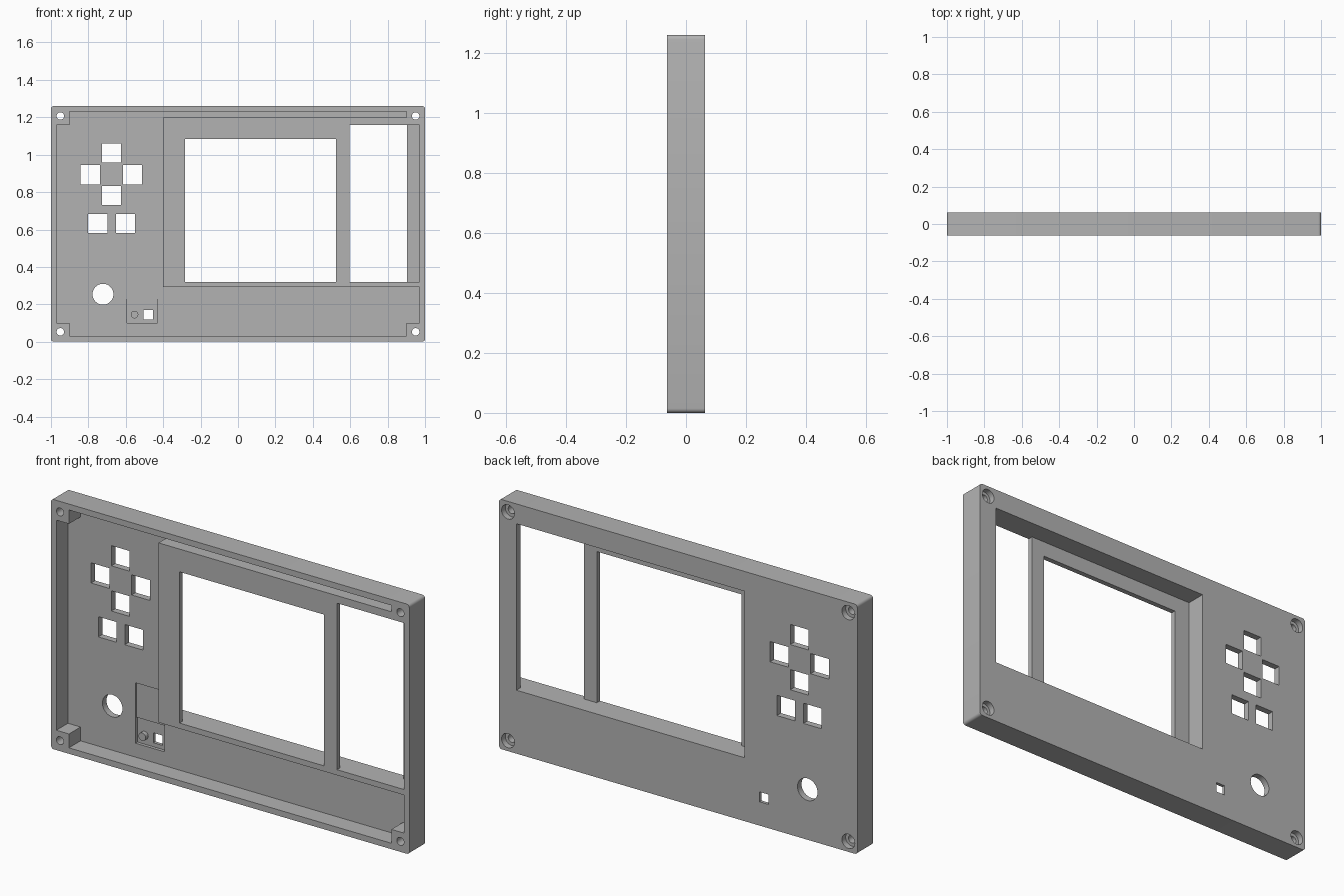
import bpy, bmesh, math
from mathutils import Matrix, Vector

cube = bpy.data.objects.get("Cube")
if cube:
    bpy.data.objects.remove(cube, do_unlink=True)

W, H, D = 1.0, 1.26, 0.0625      # half width, height, half depth
FLOOR = 0.03                     # inner side of the face panel
OUT = 0.2                        # overshoot for cutters

grey = bpy.data.materials.new("plain_grey")
grey.use_nodes = True
grey.diffuse_color = (0.45, 0.45, 0.45, 1)
grey.node_tree.nodes["Principled BSDF"].inputs["Base Color"].default_value = (0.45, 0.45, 0.45, 1)


def make(name, bm):
    bmesh.ops.recalc_face_normals(bm, faces=bm.faces)
    mesh = bpy.data.meshes.new(name)
    bm.to_mesh(mesh)
    bm.free()
    mesh.materials.append(grey)
    ob = bpy.data.objects.new(name, mesh)
    bpy.context.collection.objects.link(ob)
    return ob


def box(name, x0, x1, z0, z1, y0=-OUT, y1=OUT, radius=0):
    bm = bmesh.new()
    size = Vector((x1 - x0, y1 - y0, z1 - z0))
    mid = Vector((x0 + x1, y0 + y1, z0 + z1)) / 2
    bmesh.ops.create_cube(bm, size=1, matrix=Matrix.Translation(mid) @ Matrix.Diagonal(size).to_4x4())
    if radius:
        along_y = [e for e in bm.edges if abs(e.verts[0].co.y - e.verts[1].co.y) > 1e-4]
        bmesh.ops.bevel(bm, geom=along_y, offset=radius, segments=4, profile=0.5, affect='EDGES')
    return make(name, bm)


def rod(name, x, z, r, y0=-OUT, y1=OUT):
    bm = bmesh.new()
    place = Matrix.Translation((x, (y0 + y1) / 2, z)) @ Matrix.Rotation(math.pi / 2, 4, 'X')
    bmesh.ops.create_cone(bm, cap_ends=True, segments=32, radius1=r, radius2=r, depth=y1 - y0, matrix=place)
    return make(name, bm)


def cut(target, cutter):
    mod = target.modifiers.new("cut", 'BOOLEAN')
    mod.operation, mod.solver, mod.object = 'DIFFERENCE', 'EXACT', cutter
    bpy.context.view_layer.objects.active = target
    bpy.ops.object.modifier_apply(modifier=mod.name)
    bpy.data.objects.remove(cutter, do_unlink=True)


# Inner cavity, leaving corner posts and the raised display frame standing
cavity = box("cavity", -0.97, 0.97, 0.03, H - 0.03, -OUT, FLOOR)
for sx in (-1, 1):
    for z0, z1 in ((-0.1, 0.1), (H - 0.1, H + 0.1)):
        cut(cavity, box("post", min(sx * 0.9, sx * 1.1), max(sx * 0.9, sx * 1.1), z0, z1, -0.5, 0.5))
cut(cavity, box("frame", -0.4, 1.2, 0.292, 1.198, -0.5, 0.5))

# Panel shell
case = box("panel_case", -W, W, 0, H, -D, D, radius=0.015)
cut(case, cavity)

# Display recess from the face side, side bay, screen window
cut(case, box("side_bay", 0.596, 0.97, 0.32, 1.16, -OUT, FLOOR))
cut(case, box("recess", -0.37, 0.903, 0.32, 1.16, -0.037, OUT))
cut(case, box("screen_window", -0.283, 0.524, 0.32, 1.083))

# Button openings: a cross of four and a pair below
buttons = [(-0.677, 1.01), (-0.79, 0.893), (-0.564, 0.893), (-0.677, 0.782), (-0.75, 0.632), (-0.602, 0.632)]
for x, z in buttons:
    cut(case, box("button_hole", x - 0.051, x + 0.051, z - 0.051, z + 0.051))

# Round opening, stepped shallow pocket and small square hole
cut(case, rod("round_hole", -0.722, 0.254, 0.056))
cut(case, box("pocket", -0.593, -0.43, 0.1, 0.405, -0.03, FLOOR + 0.008))
cut(case, box("pocket_step", -0.593, -0.43, 0.1, 0.228, -0.03, FLOOR + 0.016))
cut(case, box("square_hole", -0.505, -0.455, 0.12, 0.17))

# Corner screw holes with counterbores on the face side
for x in (-0.95, 0.95):
    for z in (0.053, H - 0.053):
        cut(case, rod("screw_hole", x, z, 0.02))
        cut(case, rod("counterbore", x, z, 0.036, D - 0.03, OUT))

# Small peg in the pocket
peg = rod("locating_peg", -0.553, 0.145, 0.02, FLOOR - 0.005, FLOOR + 0.02)

for ob in (case, peg):
    bpy.ops.object.select_all(action='DESELECT')
    ob.select_set(True)
    bpy.context.view_layer.objects.active = ob
    bpy.ops.object.shade_smooth_by_angle(angle=math.radians(30))
